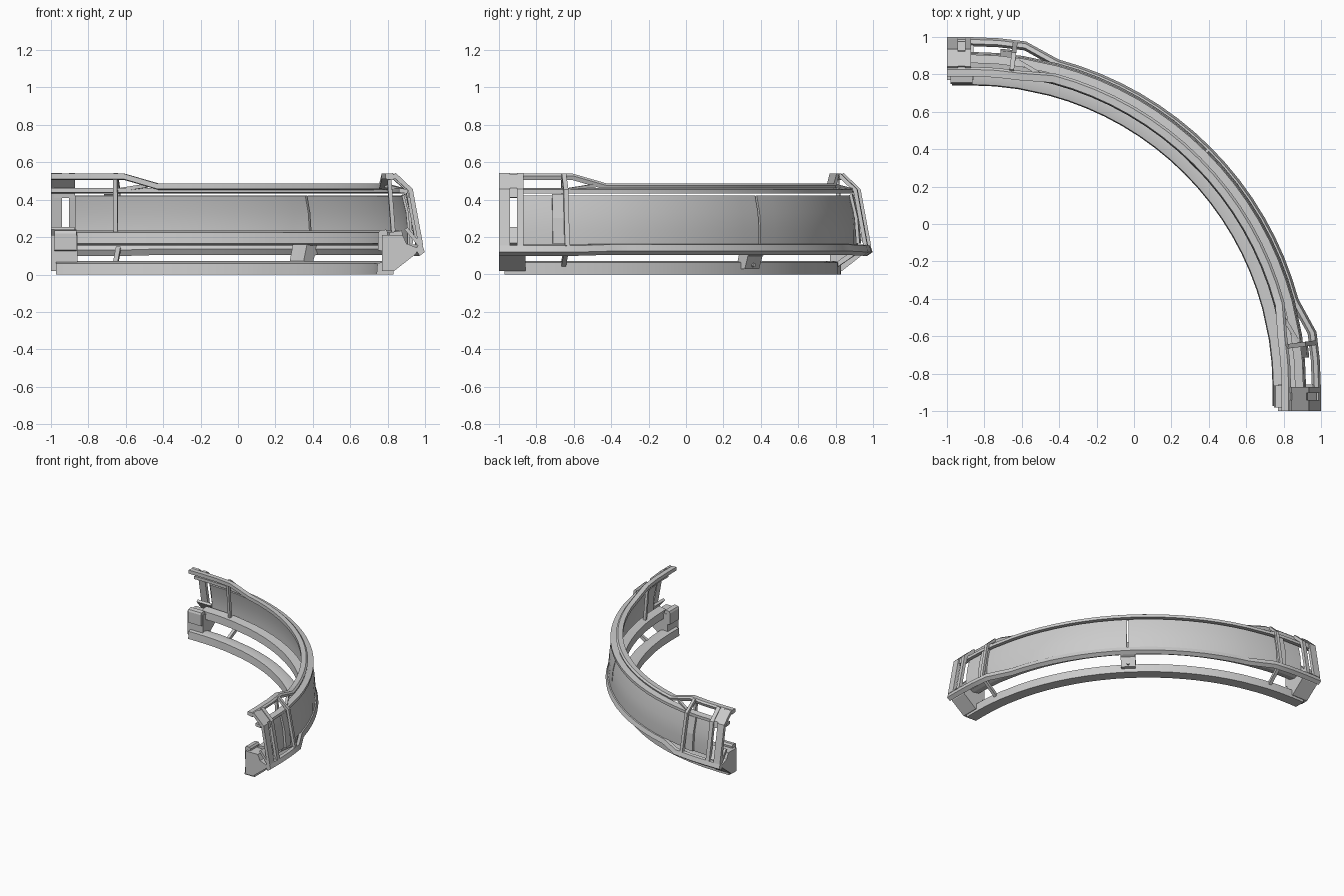
import bpy, bmesh, math
from mathutils import Vector

if "Cube" in bpy.data.objects:
    bpy.data.objects.remove(bpy.data.objects["Cube"])

C = -0.87          # arc centre on both axes
LIM = 4.38         # straight end stubs, expressed in degrees


def at(a, d, z):
    """Point at station angle a, end-face offset d and height z."""
    r = d - C
    if a < 0:
        return Vector((C + 1.7 * math.radians(a), C + r, z))
    if a > 90:
        return Vector((C + r, C - 1.7 * math.radians(a - 90), z))
    t = math.radians(a)
    return Vector((C + r * math.sin(t), C + r * math.cos(t), z))


def finish(name, bm, smooth=False):
    bmesh.ops.recalc_face_normals(bm, faces=bm.faces)
    me = bpy.data.meshes.new(name)
    bm.to_mesh(me)
    bm.free()
    ob = bpy.data.objects.new(name, me)
    bpy.context.collection.objects.link(ob)
    if smooth:
        bpy.context.view_layer.objects.active = ob
        ob.select_set(True)
        bpy.ops.object.shade_smooth_by_angle(angle=math.radians(25))
        ob.select_set(False)
    return ob


def sweep(name, prof, a0, a1, flare=(0, 0)):
    """Run a (d, z) profile along the bend; flare shifts it at both ends."""
    marks = [-LIM, 0, 4.5, 9, 15] + [15 + 60 * i / 16 for i in range(1, 16)] + [75, 81, 85.5, 90, 90 + LIM]
    stations = [a0] + [m for m in marks if a0 + .01 < m < a1 - .01] + [a1]
    bm = bmesh.new()
    rings = []
    for a in stations:
        f = max(0, min(1, (15 - min(a, 90 - a)) / 6))
        rings.append([bm.verts.new(at(a, d + f * flare[0], z + f * flare[1])) for d, z in prof])
    n = len(prof)
    for p, q in zip(rings, rings[1:]):
        for i in range(n):
            j = (i + 1) % n
            bm.faces.new((p[i], p[j], q[j], q[i]))
    bm.faces.new(rings[0])
    bm.faces.new(rings[-1])
    return finish(name, bm, a1 - a0 > 30)


def both(name, prof, a0, a1):
    """The same short part at each end of the bend."""
    sweep(name + "_left", prof, a0, a1)
    sweep(name + "_right", prof, 90 - a1, 90 - a0)


def strip(pts, t):
    """Thin closed profile following an open (d, z) line."""
    out = []
    for i, p in enumerate(pts):
        u = Vector(pts[min(i + 1, len(pts) - 1)]) - Vector(pts[max(i - 1, 0)])
        u.normalize()
        out.append((p[0] + u.y * t, p[1] - u.x * t))
    return list(pts) + out[::-1]


def bar(name, p, q, w):
    """Square bar between two points."""
    bm = bmesh.new()
    bmesh.ops.create_cube(bm, size=1)
    v = q - p
    bmesh.ops.scale(bm, verts=bm.verts, vec=(w, w, v.length))
    bmesh.ops.rotate(bm, verts=bm.verts, matrix=v.to_track_quat('Z', 'Y').to_matrix())
    bmesh.ops.translate(bm, verts=bm.verts, vec=(p + q) / 2)
    return finish(name, bm)


END = 90 + LIM
# Long rails
sweep("bottom_rail", [(.74, .0), (.83, .0), (.83, .065), (.795, .072), (.745, .06)], -3.4, 93.4)
sweep("outer_bumper_rail", [(.892, .137), (.912, .105), (.94, .125), (.928, .16), (.905, .165)],
      -LIM, END, (.058, -.005))
sweep("top_rail", [(.812, .458), (.855, .452), (.863, .475), (.85, .487), (.812, .487)],
      -LIM, END, (-.024, .052))
sweep("mid_rail", [(.86, .438), (.905, .432), (.905, .455), (.86, .462)], -LIM, END)
sweep("inner_ledge", [(.805, .165), (.86, .155), (.89, .165), (.875, .235), (.81, .225)], -1, 91)

# Leaning wall panels, split at the middle
wall = strip([(.875, .42), (.897, .33), (.905, .24), (.905, .16)], -.014)
sweep("wall_panel_left", wall, 0, 44.8)
sweep("wall_panel_right", wall, 45.2, 90)
both("wall_cover_strip", strip([(.885, .425), (.915, .3), (.925, .165)], -.018), 5, 7.3)

# End frames: wide post, slim post and rib
rib = [(.825, .525), (.91, .448), (.965, .15)]
both("end_post", strip(rib, -.025), -LIM, -2.4)
both("inner_post", strip(rib, -.025), -1.1, 0)
both("frame_rib", strip(rib, -.022), 6.9, 7.7)
both("end_top_plate", strip([(.83, .52), (.905, .45), (.91, .41)], -.02), -3.8, -.1)
both("end_foot_plate", strip([(.89, .24), (.96, .155)], -.02), -LIM, -.1)

# End blocks
both("end_block", [(.77, .02), (.835, .02), (.95, .11), (.965, .14), (.90, .165), (.88, .21), (.77, .21)],
     -LIM, .4)
both("block_cap", [(.748, .13), (.79, .12), (.80, .225), (.79, .24), (.755, .235), (.748, .22)], -3.7, .3)

# Small struts at both ends
for side, m in (("left", lambda a: a), ("right", lambda a: 90 - a)):
    bar("lower_strut_" + side, at(m(7.3), .95, .14), at(m(7.3), .81, .045), .025)
    bar("upper_brace_" + side, at(m(7.3), .90, .45), at(m(13), .835, .475), .02)
    bar("inner_strut_" + side, at(m(7.3), .82, .52), at(m(7.3), .845, .20), .022)

# Middle bracket with bolt
sweep("middle_bracket", [(.80, .055), (.82, .03), (.86, .03), (.885, .10), (.93, .12), (.91, .155), (.83, .165)],
      43.2, 46.8)
bm = bmesh.new()
bmesh.ops.create_cone(bm, cap_ends=True, segments=8, radius1=.011, radius2=.011, depth=.02)
d = Vector((1, 1, 0)).normalized()
bmesh.ops.rotate(bm, verts=bm.verts, matrix=d.to_track_quat('Z', 'Y').to_matrix())
bmesh.ops.translate(bm, verts=bm.verts, vec=at(45, .868, .05))
finish("bracket_bolt", bm)
